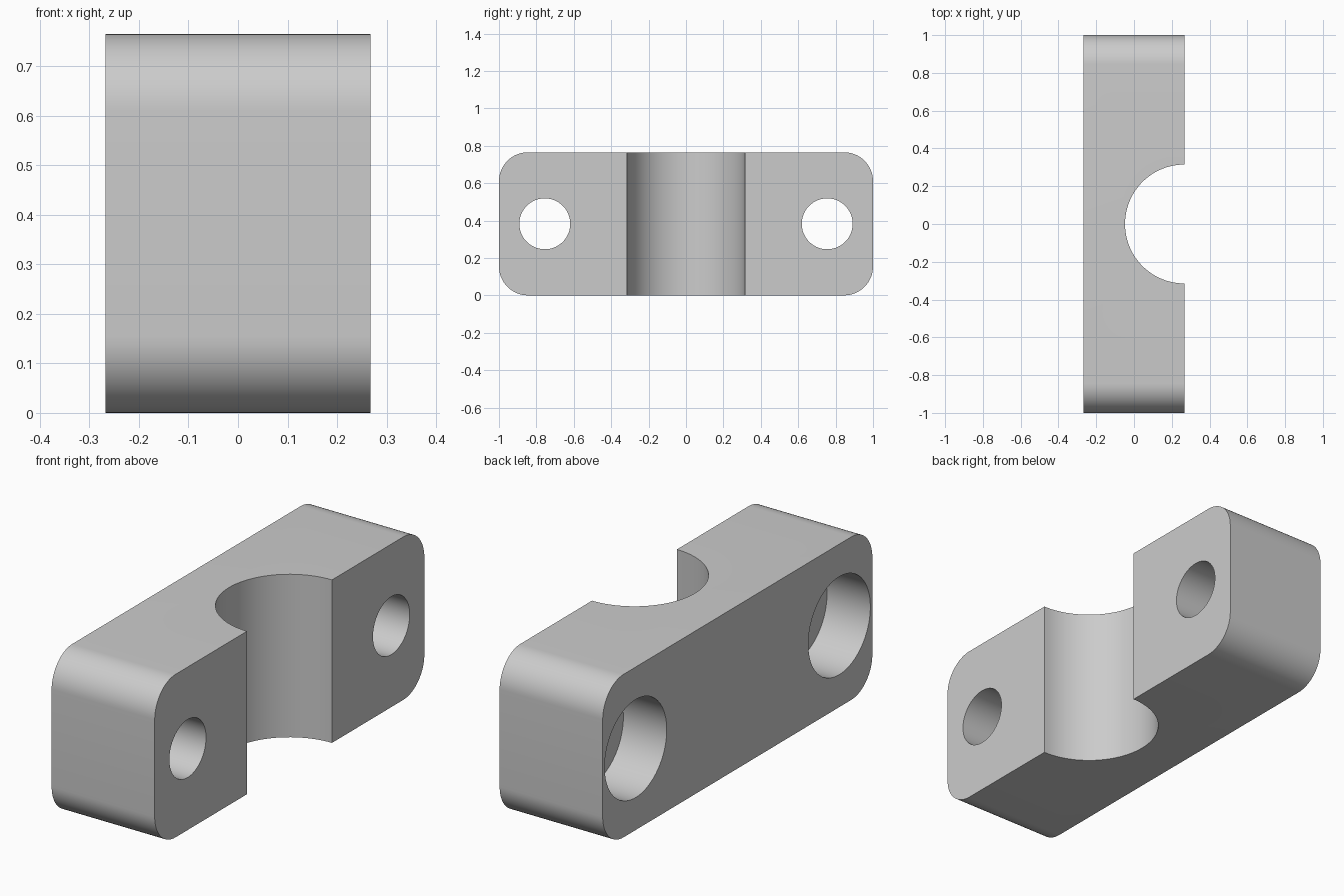
import bpy
import bmesh
from math import radians, cos, sin
from mathutils import Matrix, Vector

if "Cube" in bpy.data.objects:
    bpy.data.objects.remove(bpy.data.objects["Cube"], do_unlink=True)

LENGTH, HEIGHT, DEPTH = 2.0, 0.765, 0.535
CORNER = 0.155
HOLE_Y, HOLE_R = 0.755, 0.136
BORE_R, BORE_DEPTH = 0.23, 0.225
GROOVE_R = 0.315

grey = bpy.data.materials.new("plain_grey")
grey.use_nodes = True
colour = (0.6, 0.6, 0.6, 1)
grey.diffuse_color = colour
grey.node_tree.nodes["Principled BSDF"].inputs["Base Color"].default_value = colour


def add_object(name, bm):
    bmesh.ops.recalc_face_normals(bm, faces=bm.faces)
    mesh = bpy.data.meshes.new(name)
    bm.to_mesh(mesh)
    bm.free()
    mesh.materials.append(grey)
    obj = bpy.data.objects.new(name, mesh)
    bpy.context.collection.objects.link(obj)
    return obj


def cutter(name, radius, length, centre, axis):
    bm = bmesh.new()
    turn = Matrix.Rotation(radians(90), 4, "Y") if axis == "X" else Matrix()
    bmesh.ops.create_cone(bm, cap_ends=True, segments=96, radius1=radius,
                          radius2=radius, depth=length,
                          matrix=Matrix.Translation(centre) @ turn)
    obj = add_object(name, bm)
    obj.hide_render = True
    return obj


# Block: rounded rectangle in the YZ plane, extruded along X
bm = bmesh.new()
steps = 16
outline = []
for quarter, (sy, sz) in enumerate([(1, 1), (-1, 1), (-1, -1), (1, -1)]):
    cy = sy * (LENGTH / 2 - CORNER)
    cz = HEIGHT / 2 + sz * (HEIGHT / 2 - CORNER)
    for i in range(steps + 1):
        a = radians(90 * (quarter + i / steps))
        outline.append(bm.verts.new((-DEPTH / 2, cy + CORNER * cos(a), cz + CORNER * sin(a))))
face = bm.faces.new(outline)
extruded = bmesh.ops.extrude_face_region(bm, geom=[face], use_keep_orig=True)
bmesh.ops.translate(bm, vec=Vector((DEPTH, 0, 0)),
                    verts=[v for v in extruded["geom"] if isinstance(v, bmesh.types.BMVert)])
block = add_object("clamp_block", bm)

# Shaft groove, bolt holes and counterbores
mid = HEIGHT / 2
cutters = [cutter("groove_cutter", GROOVE_R, HEIGHT * 2, (DEPTH / 2, 0, mid), "Z")]
for side, y in (("front", -HOLE_Y), ("back", HOLE_Y)):
    cutters.append(cutter(side + "_counterbore_cutter", BORE_R, BORE_DEPTH * 2,
                          (-DEPTH / 2, y, mid), "X"))
    cutters.append(cutter(side + "_hole_cutter", HOLE_R, DEPTH * 2, (0, y, mid), "X"))

bpy.ops.object.select_all(action="DESELECT")
block.select_set(True)
bpy.context.view_layer.objects.active = block
for tool in cutters:
    mod = block.modifiers.new(tool.name, "BOOLEAN")
    mod.operation = "DIFFERENCE"
    mod.solver = "EXACT"
    mod.object = tool
    bpy.ops.object.modifier_apply(modifier=mod.name)
    bpy.data.objects.remove(tool, do_unlink=True)

bpy.ops.object.shade_smooth_by_angle(angle=radians(30))
